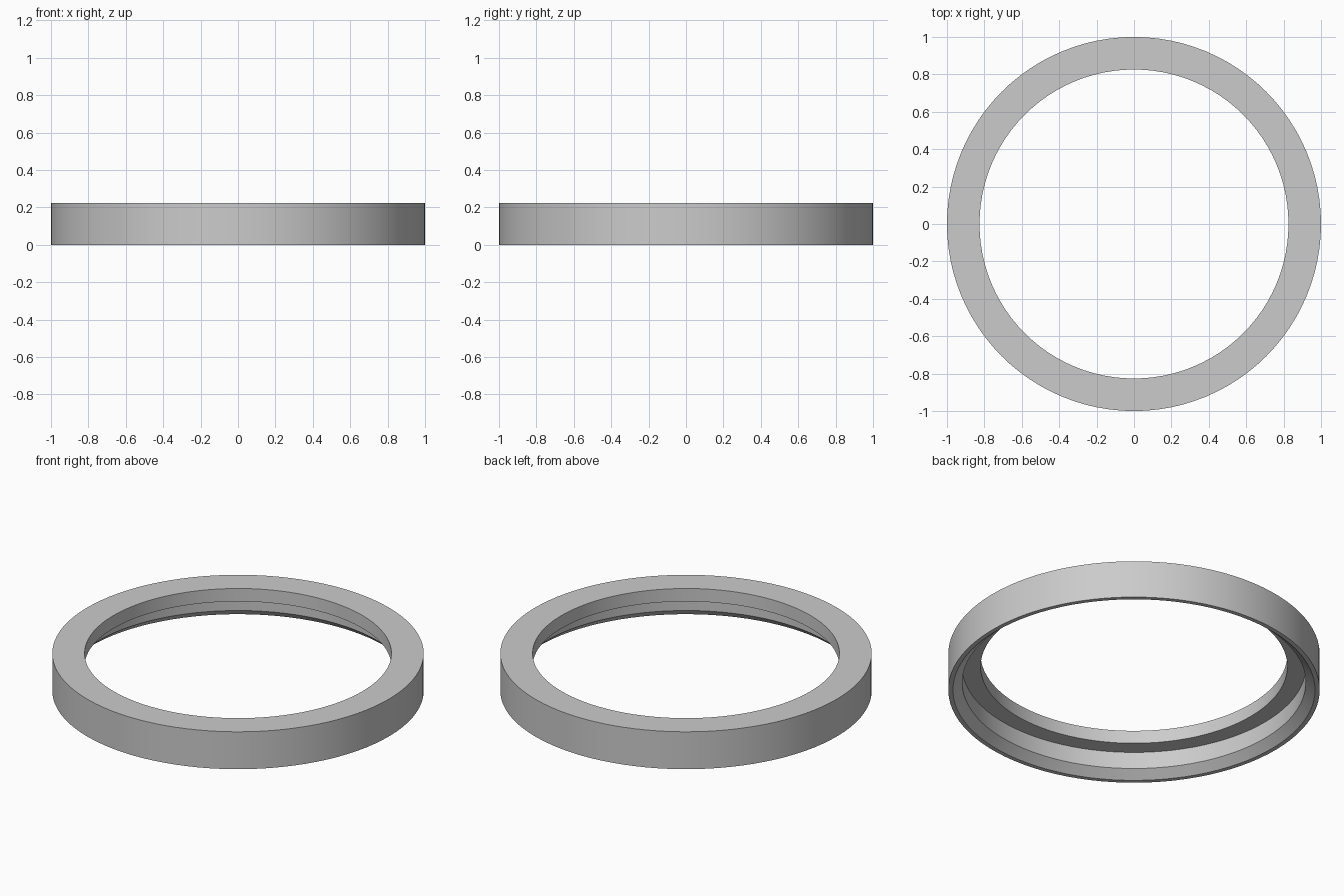
import bpy
import bmesh
import math
from mathutils import Matrix, Vector

cube = bpy.data.objects.get("Cube")
if cube:
    bpy.data.objects.remove(cube, do_unlink=True)

SEGMENTS = 96

# Plain grey material
grey = bpy.data.materials.new("plain_grey")
grey.use_nodes = True
colour = (0.6, 0.6, 0.6, 1)
grey.diffuse_color = colour
grey.node_tree.nodes["Principled BSDF"].inputs["Base Color"].default_value = colour

# Ring cross-section (radius, height): flat top lip, recess below, chamfered mouth
profile = [(1, 0), (1, 0.222), (0.826, 0.222), (0.826, 0.145),
           (0.925, 0.145), (0.925, 0.045), (0.975, 0)]

# Revolve the section around the vertical axis
bm = bmesh.new()
verts = [bm.verts.new((r, 0, z)) for r, z in profile]
edges = [bm.edges.new((v, verts[(i + 1) % len(verts)])) for i, v in enumerate(verts)]
bmesh.ops.spin(bm, geom=verts + edges, cent=(0, 0, 0), axis=(0, 0, 1),
               angle=math.tau, steps=SEGMENTS, use_duplicate=False)
bmesh.ops.remove_doubles(bm, verts=bm.verts[:], dist=0.0001)
bmesh.ops.recalc_face_normals(bm, faces=bm.faces[:])

mesh = bpy.data.meshes.new("ring_cap")
bm.to_mesh(mesh)
bm.free()
mesh.materials.append(grey)
ring = bpy.data.objects.new("ring_cap", mesh)
bpy.context.collection.objects.link(ring)

# Smooth round walls, sharp rims
bpy.context.view_layer.objects.active = ring
ring.select_set(True)
bpy.ops.object.shade_smooth_by_angle(angle=math.radians(30))
